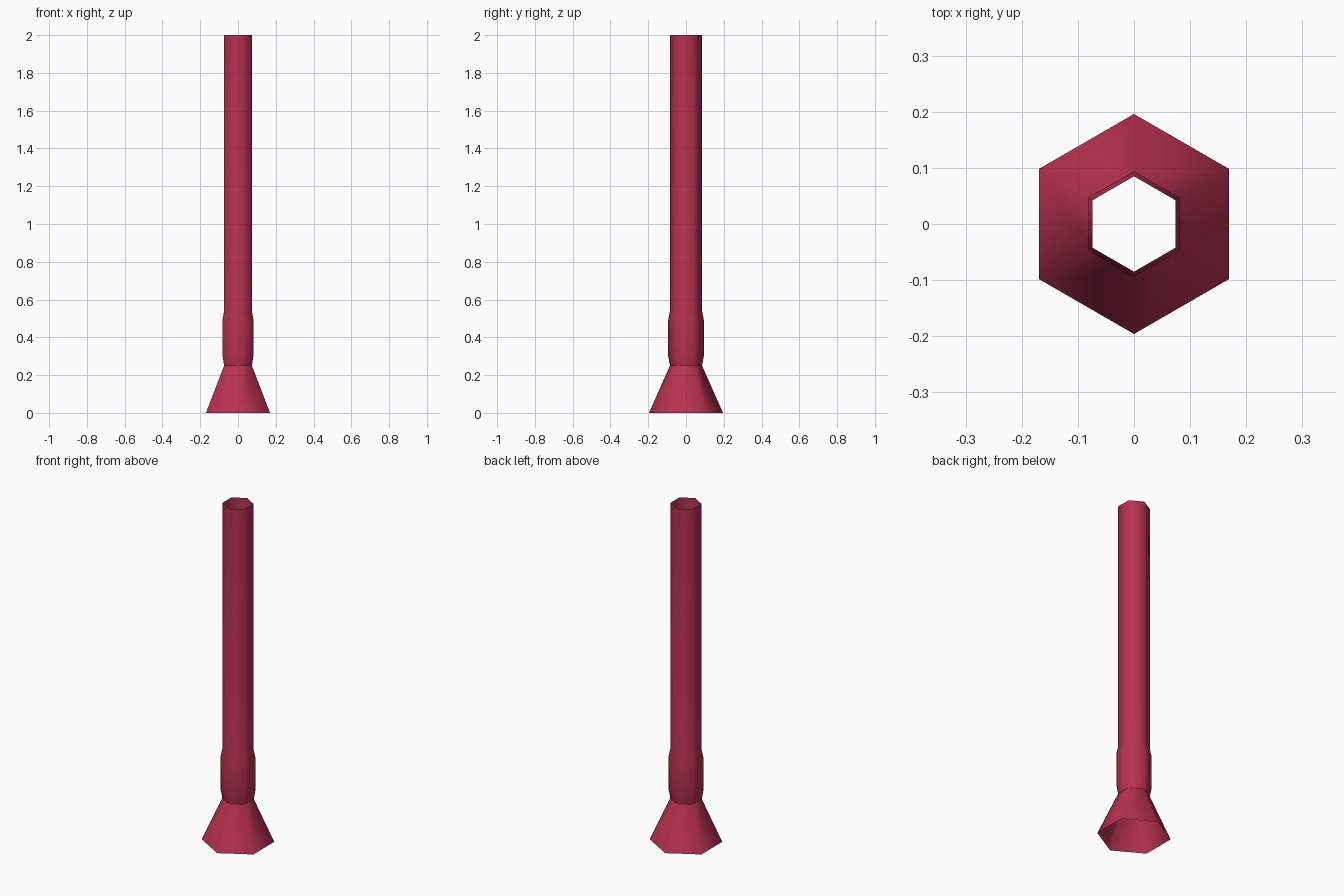
import bpy, math

if "Cube" in bpy.data.objects:
    bpy.data.objects.remove(bpy.data.objects["Cube"])

crimson = bpy.data.materials.new("crimson")
crimson.diffuse_color = (0.48, 0.031, 0.08, 1)
crimson.use_nodes = True
crimson.node_tree.nodes["Principled BSDF"].inputs["Base Color"].default_value = crimson.diffuse_color

SIDES = 6


def hex_sleeve(name, profile):
    """Open six-sided smooth shell from (radius, height) pairs, corners on +-y."""
    verts, faces = [], []
    for r, z in profile:
        for i in range(SIDES):
            a = math.pi / 2 + i * math.tau / SIDES
            verts.append((r * math.cos(a), r * math.sin(a), z))
    for k in range(len(profile) - 1):
        for i in range(SIDES):
            j = (i + 1) % SIDES
            lo, hi = k * SIDES, (k + 1) * SIDES
            faces.append((lo + i, lo + j, hi + j, hi + i))
    mesh = bpy.data.meshes.new(name)
    mesh.from_pydata(verts, [], faces)
    mesh.materials.append(crimson)
    mesh.polygons.foreach_set("use_smooth", [True] * len(faces))
    mesh.update()
    obj = bpy.data.objects.new(name, mesh)
    bpy.context.collection.objects.link(obj)
    return obj


# Flared foot, separate so the crease at its top stays sharp
hex_sleeve("flared_foot", [(0.196, 0.0), (0.085, 0.25)])

# Collar swelling into the long straight tube, open at the top
hex_sleeve("collar_and_tube", [(0.085, 0.25), (0.094, 0.30), (0.094, 0.495),
                               (0.085, 0.54), (0.085, 2.0)])
